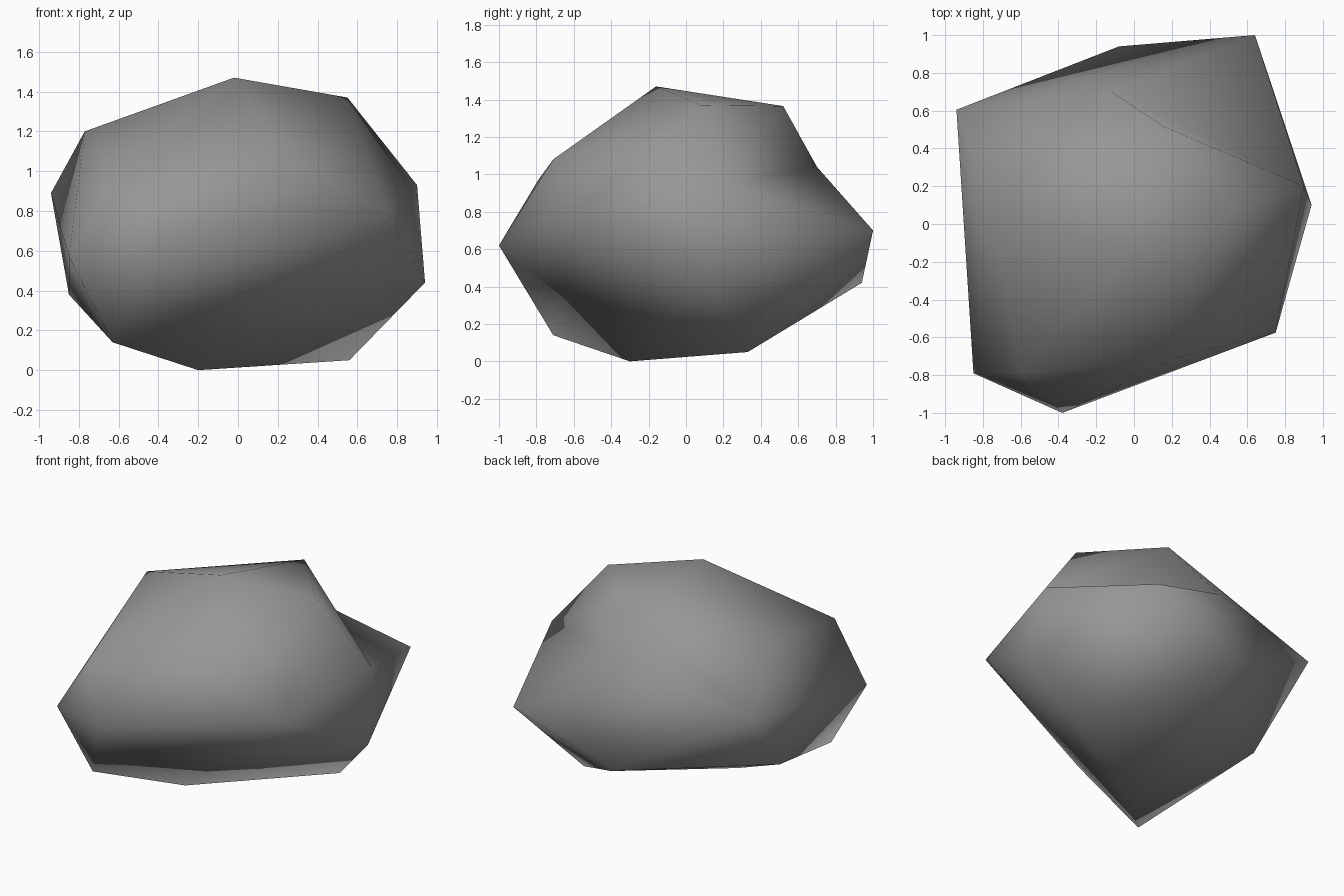
import bpy
import bmesh

default = bpy.data.objects.get("Cube")
if default:
    bpy.data.objects.remove(default, do_unlink=True)

# Stone colour
stone = bpy.data.materials.new("stone_grey")
stone.use_nodes = True
grey = (0.31, 0.31, 0.31, 1)
stone.diffuse_color = grey
stone.node_tree.nodes["Principled BSDF"].inputs["Base Color"].default_value = grey

# Corners of the boulder
corners = {
    "peak": (-.02, -.16, 1.47), "top_left": (.55, .08, 1.37),
    "top_back": (.15, .52, 1.365), "top_right": (-.77, .09, 1.2),
    "notch": (-.12, .7, 1.04), "back_tip": (.64, 1, .7),
    "back_right": (-.94, .605, .89), "back_low": (-.08, .94, .42),
    "side_high": (.9, .2, .93), "side_low": (.94, .1, .44),
    "ledge_left": (.75, -.575, .8), "ledge_tip": (-.38, -1, .62),
    "brow": (.22, -.71, 1.08), "brow_right": (-.6, -.79, .97),
    "front_right": (-.85, -.79, .57), "right_low": (-.85, .17, .38),
    "foot_front": (-.63, -.71, .14), "foot": (-.2, -.3, 0),
    "foot_back": (.56, .33, .05),
}

# Wrap the corners in a faceted skin
bm = bmesh.new()
v = {name: bm.verts.new(co) for name, co in corners.items()}
hull = bmesh.ops.convex_hull(bm, input=list(bm.verts))
loose = {e for e in hull["geom_interior"] + hull["geom_unused"]
         if isinstance(e, bmesh.types.BMVert)}
bmesh.ops.delete(bm, geom=list(loose), context="VERTS")

# Fold the skin inward to make the crease above the back tip
rim = {v[n] for n in ("top_left", "top_back", "notch", "back_tip", "side_high")}
patch = [f for f in bm.faces if set(f.verts) <= rim]
bmesh.ops.delete(bm, geom=patch, context="FACES")
for names in (("top_left", "side_high", "top_back"),
              ("top_back", "side_high", "notch"),
              ("side_high", "back_tip", "notch")):
    bm.faces.new([v[n] for n in names])
bmesh.ops.recalc_face_normals(bm, faces=bm.faces)

# Smooth-shaded boulder object
for face in bm.faces:
    face.smooth = True
mesh = bpy.data.meshes.new("boulder")
bm.to_mesh(mesh)
bm.free()
mesh.materials.append(stone)
boulder = bpy.data.objects.new("boulder", mesh)
bpy.context.collection.objects.link(boulder)
